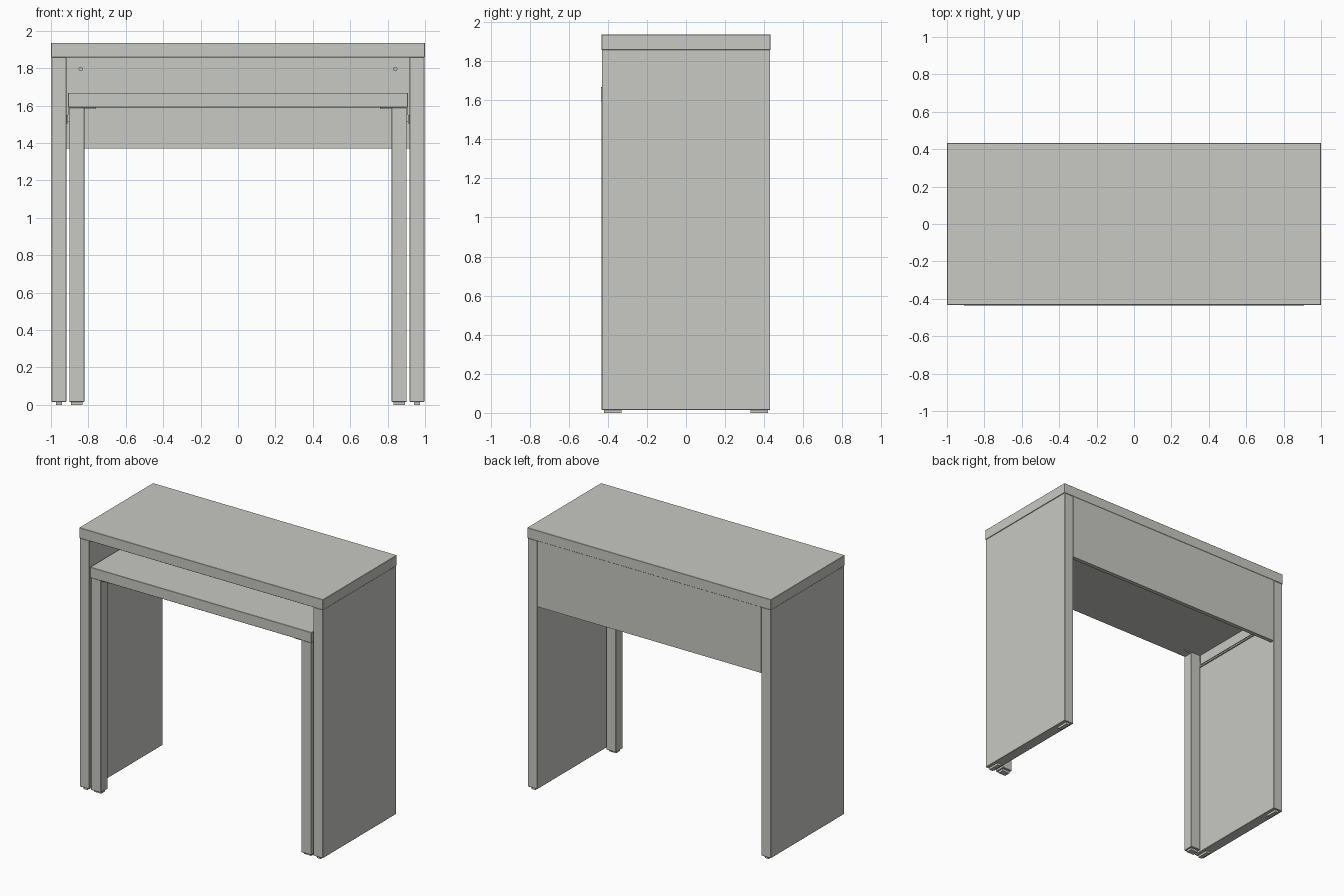
import bpy
import bmesh
import math

if "Cube" in bpy.data.objects:
    bpy.data.objects.remove(bpy.data.objects["Cube"])

grey = bpy.data.materials.new("light warm grey")
grey.diffuse_color = (0.58, 0.58, 0.55, 1)
grey.use_nodes = True
grey.node_tree.nodes["Principled BSDF"].inputs["Base Color"].default_value = grey.diffuse_color


def box(name, x, y, z, bevel=0.0):
    """Box from (min, max) ranges on each axis."""
    bm = bmesh.new()
    bmesh.ops.create_cube(bm, size=1)
    for v in bm.verts:
        v.co = [r[0] if c < 0 else r[1] for c, r in zip(v.co, (x, y, z))]
    return finish(name, bm, bevel)


def finish(name, bm, bevel=0.0):
    me = bpy.data.meshes.new(name)
    bm.to_mesh(me)
    bm.free()
    me.materials.append(grey)
    ob = bpy.data.objects.new(name, me)
    bpy.context.collection.objects.link(ob)
    if bevel:
        mod = ob.modifiers.new("soft edge", 'BEVEL')
        mod.width = bevel
        mod.segments = 1
    return ob


def side_box(name, s, x, y, z, bevel=0.0):
    """Box given for the right side, flipped to the left when s is -1."""
    return box(name, sorted((s * x[0], s * x[1])), y, z, bevel)


def screw(name, x, y, z):
    """Short screw head lying along y."""
    bm = bmesh.new()
    bmesh.ops.create_cone(bm, cap_ends=True, segments=12, radius1=0.012,
                          radius2=0.012, depth=0.012)
    ob = finish(name, bm)
    ob.location = (x, y, z)
    ob.rotation_euler = (math.pi / 2, 0, 0)


# Fixed desk: top and modesty panel
box("desk_top", (-1, 1), (-0.433, 0.433), (1.858, 1.935), 0.002)
box("back_panel", (-0.918, 0.918), (0.40, 0.431), (1.37, 1.858))

# Sliding top
box("sliding_top", (-0.908, 0.908), (-0.436, 0.385), (1.59, 1.668), 0.002)

for s, tag in ((-1, "left"), (1, "right")):
    # Full-depth side panel and its two gliders
    side_box(tag + "_side_panel", s, (0.918, 0.997), (-0.431, 0.431), (0.016, 1.858), 0.002)
    for y, end in (((-0.42, -0.33), "front"), ((0.33, 0.42), "back")):
        side_box(f"{tag}_{end}_glider", s, (0.942, 0.972), y, (0, 0.016))

    # Square leg of the sliding top with its glider
    side_box(tag + "_sliding_leg", s, (0.822, 0.902), (-0.433, -0.353), (0.016, 1.59), 0.002)
    side_box(tag + "_leg_glider", s, (0.832, 0.892), (-0.415, -0.37), (0, 0.016))

    # Bracket joining leg and sliding top
    side_box(tag + "_leg_bracket", s, (0.76, 0.822), (-0.425, -0.36), (1.582, 1.59))

    # Drawer runner on the side panel, and the flange that carries the top
    side_box(tag + "_runner", s, (0.908, 0.918), (-0.41, 0.385), (1.505, 1.55))
    side_box(tag + "_runner_flange", s, (0.902, 0.908), (-0.35, 0.385), (1.515, 1.59))

    # Fixing on the inside of the back panel
    screw(tag + "_panel_screw", s * 0.84, 0.395, 1.795)
